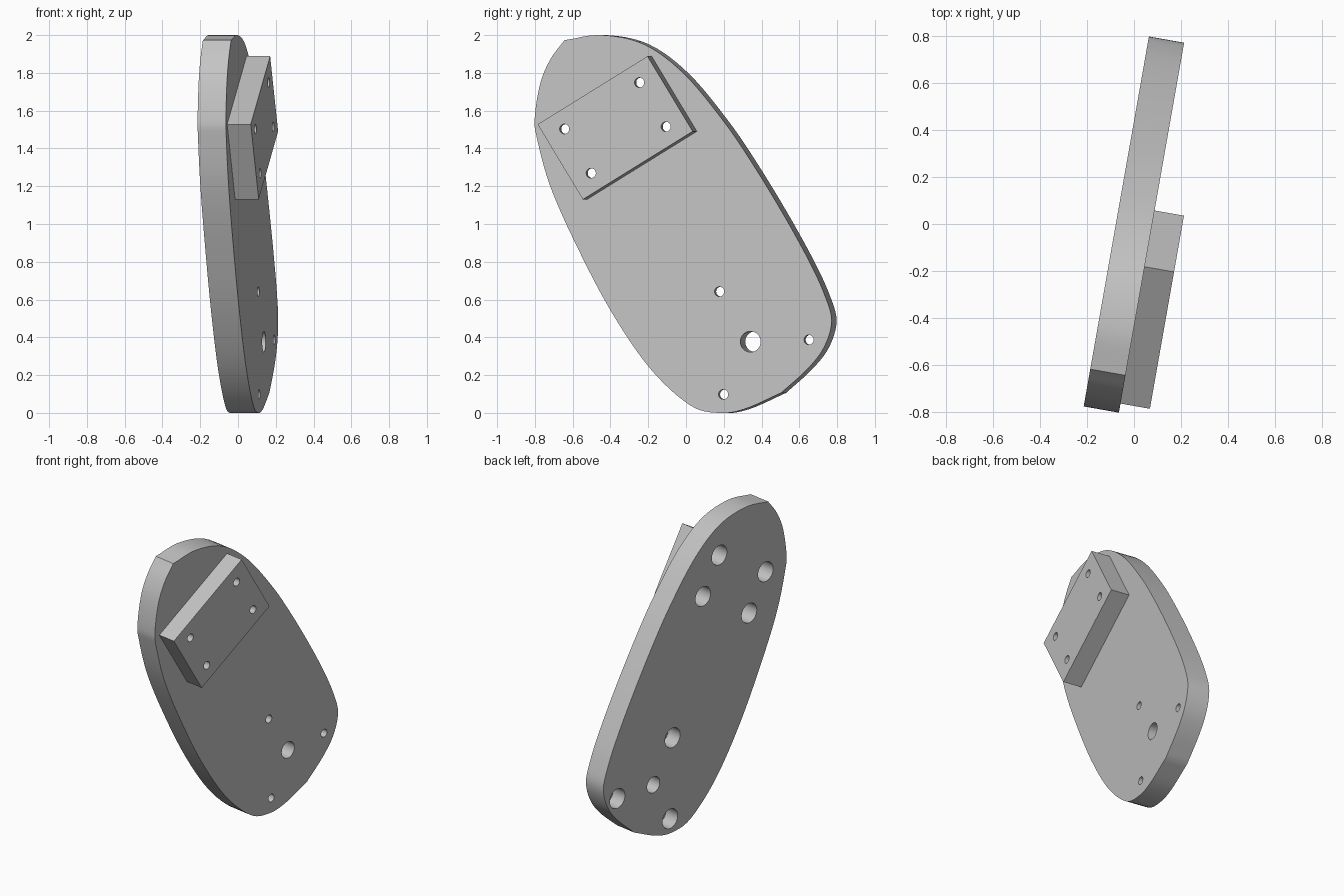
import bpy, bmesh, math
from mathutils import Matrix, Vector

cube = bpy.data.objects.get("Cube")
if cube:
    bpy.data.objects.remove(cube, do_unlink=True)

TILT = Matrix.Rotation(math.radians(-10), 4, 'Z')   # whole assembly turned about z
HALF = 0.076                                        # half plate thickness
BLOCK_TOP = 0.203
LIP = 0.05                                          # material left under counterbores
SCREW, BORE, PIVOT = 0.026, 0.066, 0.055            # hole radii

grey = bpy.data.materials.new("light grey")
grey.use_nodes = True
colour = (0.55, 0.55, 0.55, 1)
grey.diffuse_color = colour
grey.node_tree.nodes["Principled BSDF"].inputs["Base Color"].default_value = colour


def make_object(name, bm):
    bmesh.ops.recalc_face_normals(bm, faces=bm.faces)
    mesh = bpy.data.meshes.new(name)
    bm.to_mesh(mesh)
    bm.free()
    mesh.materials.append(grey)
    obj = bpy.data.objects.new(name, mesh)
    bpy.context.collection.objects.link(obj)
    obj.matrix_world = TILT
    return obj


def slab(name, outline, back, front):
    """Extrude a (y, z) outline along x."""
    bm = bmesh.new()
    face = bm.faces.new([bm.verts.new((back, y, z)) for y, z in outline])
    new = bmesh.ops.extrude_face_region(bm, geom=[face])["geom"]
    verts = [v for v in new if isinstance(v, bmesh.types.BMVert)]
    bmesh.ops.translate(bm, verts=verts, vec=(front - back, 0, 0))
    return make_object(name, bm)


def smooth_chain(points, steps=6):
    """Catmull-Rom curve through the points, without the last one."""
    p = [Vector(q) for q in points]
    p = [2 * p[0] - p[1]] + p + [2 * p[-1] - p[-2]]
    out = []
    for a, b, c, d in zip(p, p[1:], p[2:], p[3:]):
        for i in range(steps):
            t = i / steps
            out.append(0.5 * (2 * b + (c - a) * t + (2 * a - 5 * b + 4 * c - d) * t ** 2
                              + (3 * b - a - 3 * c + d) * t ** 3))
    return out


def stepped_pin(bm, centre, profile, sides=32):
    """Closed turned solid along x from (depth, radius) steps."""
    rings = []
    for x, r in profile:
        angles = [2 * math.pi * i / sides for i in range(sides)]
        rings.append([bm.verts.new((x, centre[0] + r * math.cos(a), centre[1] + r * math.sin(a)))
                      for a in angles])
    for lo, hi in zip(rings, rings[1:]):
        for i in range(sides):
            j = (i + 1) % sides
            bm.faces.new((lo[i], lo[j], hi[j], hi[i]))
    bm.faces.new(rings[0])
    bm.faces.new(rings[-1])


def counterbore(floor):
    return [(-0.3, BORE), (floor, BORE), (floor, SCREW), (0.4, SCREW)]


# Egg-shaped plate: two smooth chains that meet at two corners
upper = [(-.64, 1.973), (-.44, 2.0), (-.21, 1.95), (.005, 1.793), (.22, 1.538), (.38, 1.305),
         (.543, 1.04), (.677, .80), (.758, .626), (.796, .488), (.757, .35), (.667, .233),
         (.525, .106)]
lower = [(.525, .106), (.33, .021), (.19, 0), (.033, .042), (-.183, .239), (-.398, .552),
         (-.596, .928), (-.72, 1.21), (-.787, 1.45), (-.80, 1.56), (-.77, 1.745),
         (-.715, 1.873), (-.64, 1.973)]
plate = slab("base_plate", smooth_chain(upper) + smooth_chain(lower), -HALF, HALF)

# Slanted rectangular mounting block
middle = Vector((-.345, 1.509))
turn = Matrix.Rotation(math.radians(31.4), 2)
corners = [(-1, -1), (1, -1), (1, 1), (-1, 1)]
block = slab("mounting_block",
             [middle + turn @ Vector((sx * .346, sy * .233)) for sx, sy in corners],
             HALF, BLOCK_TOP)

# Screw holes, counterbored from the back, and one plain pivot hole
pins = bmesh.new()
for sx, sy in corners:
    spot = middle + turn @ Vector((sx * .236, sy * .137))
    stepped_pin(pins, spot, counterbore(BLOCK_TOP - LIP))
for spot in [(.193, .642), (.674, .387), (.214, .098)]:
    stepped_pin(pins, spot, counterbore(HALF - LIP))
stepped_pin(pins, (.36, .377), [(-0.3, PIVOT), (0.4, PIVOT)])
cutter = make_object("hole_cutter", pins)
cutter.hide_render = True

for obj in (plate, block):
    mod = obj.modifiers.new("holes", 'BOOLEAN')
    mod.operation = 'DIFFERENCE'
    mod.solver = 'EXACT'
    mod.object = cutter
    bpy.ops.object.select_all(action='DESELECT')
    obj.select_set(True)
    bpy.context.view_layer.objects.active = obj
    bpy.ops.object.modifier_apply(modifier=mod.name)
    bpy.ops.object.shade_smooth_by_angle(angle=math.radians(25))

bpy.data.objects.remove(cutter, do_unlink=True)
